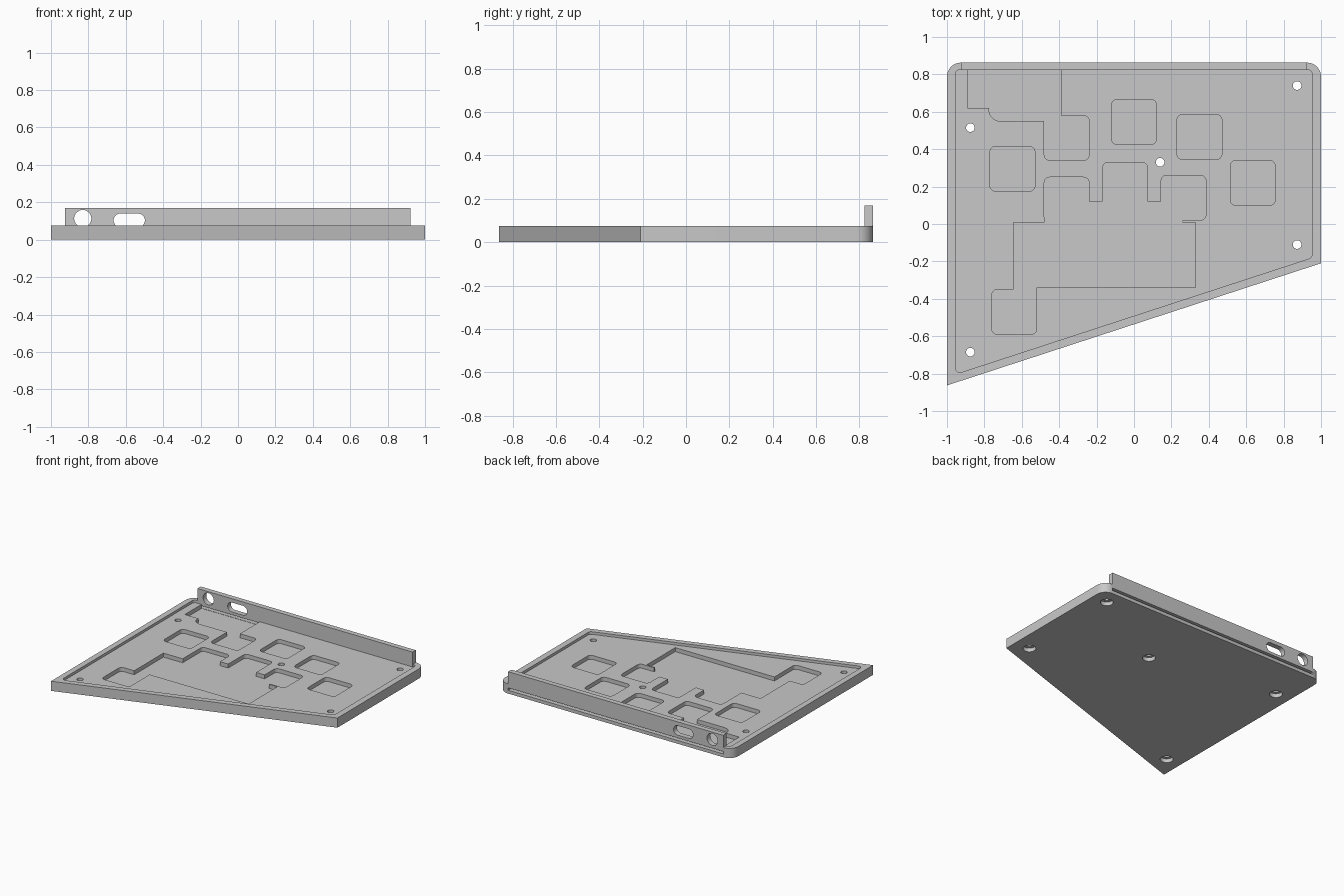
import bpy
import bmesh
import math
from mathutils import Vector

cube = bpy.data.objects.get("Cube")
if cube:
    bpy.data.objects.remove(cube, do_unlink=True)

grey = bpy.data.materials.new("plain grey")
grey.use_nodes = True
colour = (0.58, 0.58, 0.58, 1)
grey.diffuse_color = colour
grey.node_tree.nodes["Principled BSDF"].inputs["Base Color"].default_value = colour

BACK = 0.863        # back edge of the tray
INNER = 0.825       # inside of the back rim
TOP = 0.075         # rim height
FLOOR = 0.055       # recessed floor
POCKET = 0.024      # pocket floor
ABOVE = 0.3         # top of every cutter
KEY = 0.12          # half width of a square pocket


def fillet(points, steps=8):
    """Round the corners of an outline given as (x, y, radius)."""
    outline = []
    for i, (x, y, radius) in enumerate(points):
        p = Vector((x, y, 0))
        if not radius:
            outline.append(p)
            continue
        before = Vector((*points[i - 1][:2], 0))
        after = Vector((*points[(i + 1) % len(points)][:2], 0))
        a, b = (before - p).normalized(), (after - p).normalized()
        half = a.angle(b) / 2
        centre = p + (a + b).normalized() * radius / math.sin(half)
        reach = radius / math.tan(half)
        start = (p + a * reach - centre).normalized()
        end = (p + b * reach - centre).normalized()
        outline += [centre + start.slerp(end, k / steps) * radius
                    for k in range(steps + 1)]
    return outline


def prism(name, outline, low, high):
    """Extrude a flat outline between two heights."""
    bm = bmesh.new()
    face = bm.faces.new([bm.verts.new((p[0], p[1], low)) for p in outline])
    top = bmesh.ops.extrude_face_region(bm, geom=[face])["geom"]
    moved = [v for v in top if isinstance(v, bmesh.types.BMVert)]
    bmesh.ops.translate(bm, verts=moved, vec=(0, 0, high - low))
    bmesh.ops.recalc_face_normals(bm, faces=bm.faces)
    mesh = bpy.data.meshes.new(name)
    bm.to_mesh(mesh)
    bm.free()
    mesh.materials.append(grey)
    obj = bpy.data.objects.new(name, mesh)
    bpy.context.collection.objects.link(obj)
    return obj


def rectangle(x0, x1, y0, y1, r=0):
    return fillet([(x0, y0, r), (x1, y0, r), (x1, y1, r), (x0, y1, r)])


def disc(x, y, radius, sides=32):
    turns = [math.tau * k / sides for k in range(sides)]
    return [(x + radius * math.cos(t), y + radius * math.sin(t)) for t in turns]


def cut(target, outline, low, high=ABOVE, upright=False):
    """Subtract a prism; upright outlines lie in x and z, and run along y."""
    cutter = prism("cutter", outline, low, high)
    if upright:
        for v in cutter.data.vertices:
            x, y, z = v.co
            v.co = (x, z, y)
        cutter.data.flip_normals()
    cutter.hide_render = True
    mod = target.modifiers.new("cut", "BOOLEAN")
    mod.operation, mod.solver, mod.object = "DIFFERENCE", "EXACT", cutter
    bpy.context.view_layer.objects.active = target
    bpy.ops.object.modifier_apply(modifier=mod.name)
    bpy.data.objects.remove(cutter, do_unlink=True)


# Tray with rounded back corners and a slanted front
tray = prism("tray", fillet([(-1, -BACK, 0), (1, -0.21, 0),
                             (1, BACK, 0.075), (-1, BACK, 0.075)]), 0, TOP)

# Shallow recess inside the rim
cut(tray, fillet([(-0.955, -0.803, 0.025), (0.952, -0.18, 0.025),
                  (0.952, INNER, 0.025), (-0.955, INNER, 0.025)]), FLOOR)

# Square pockets, some of which run into the larger pockets
keys = [(-0.65, 0.295), (0, 0.545), (0.35, 0.465), (0.635, 0.22), (-0.36, 0.46),
        (-0.36, 0.13), (-0.048, 0.21), (0.265, 0.14), (-0.64, -0.47)]
for x, y in keys:
    cut(tray, rectangle(x - KEY, x + KEY, y - KEY, y + KEY, 0.03), POCKET)

# Central circuit pocket
for area in [(-0.645, -0.521, -0.45, 0.008), (-0.53, 0.33, -0.34, 0.008),
             (-0.479, 0.26, -0.1, 0.12)]:
    cut(tray, rectangle(*area), POCKET)

# Connector pocket that reaches the back wall
cut(tray, fillet([(-0.89, INNER, 0), (-0.89, 0.62, 0), (-0.775, 0.62, 0),
                  (-0.775, 0.55, 0.06), (-0.39, 0.55, 0), (-0.39, INNER, 0)]), POCKET)

# Screw holes, wider underneath
for x, y in [(-0.875, 0.515), (0.872, 0.74), (0.14, 0.33),
             (0.872, -0.11), (-0.875, -0.685)]:
    cut(tray, disc(x, y, 0.023), -TOP)
    cut(tray, disc(x, y, 0.046), -TOP, 0.03)

# Gap in the back rim for the wall and the slot below it
cut(tray, rectangle(-0.924, 0.921, INNER - 0.002, 1), 0.026)

# Back wall with a round and a long port
wall = prism("back_wall", rectangle(-0.924, 0.921, INNER - 0.002, BACK), 0.045, 0.17)
cut(wall, disc(-0.83, 0.113, 0.046), 0.7, 1, upright=True)
cut(wall, rectangle(-0.665, -0.498, 0.067, 0.14, 0.036), 0.7, 1, upright=True)

for obj in (tray, wall):
    bpy.ops.object.select_all(action="DESELECT")
    obj.select_set(True)
    bpy.context.view_layer.objects.active = obj
    bpy.ops.object.shade_smooth_by_angle(angle=math.radians(30))
